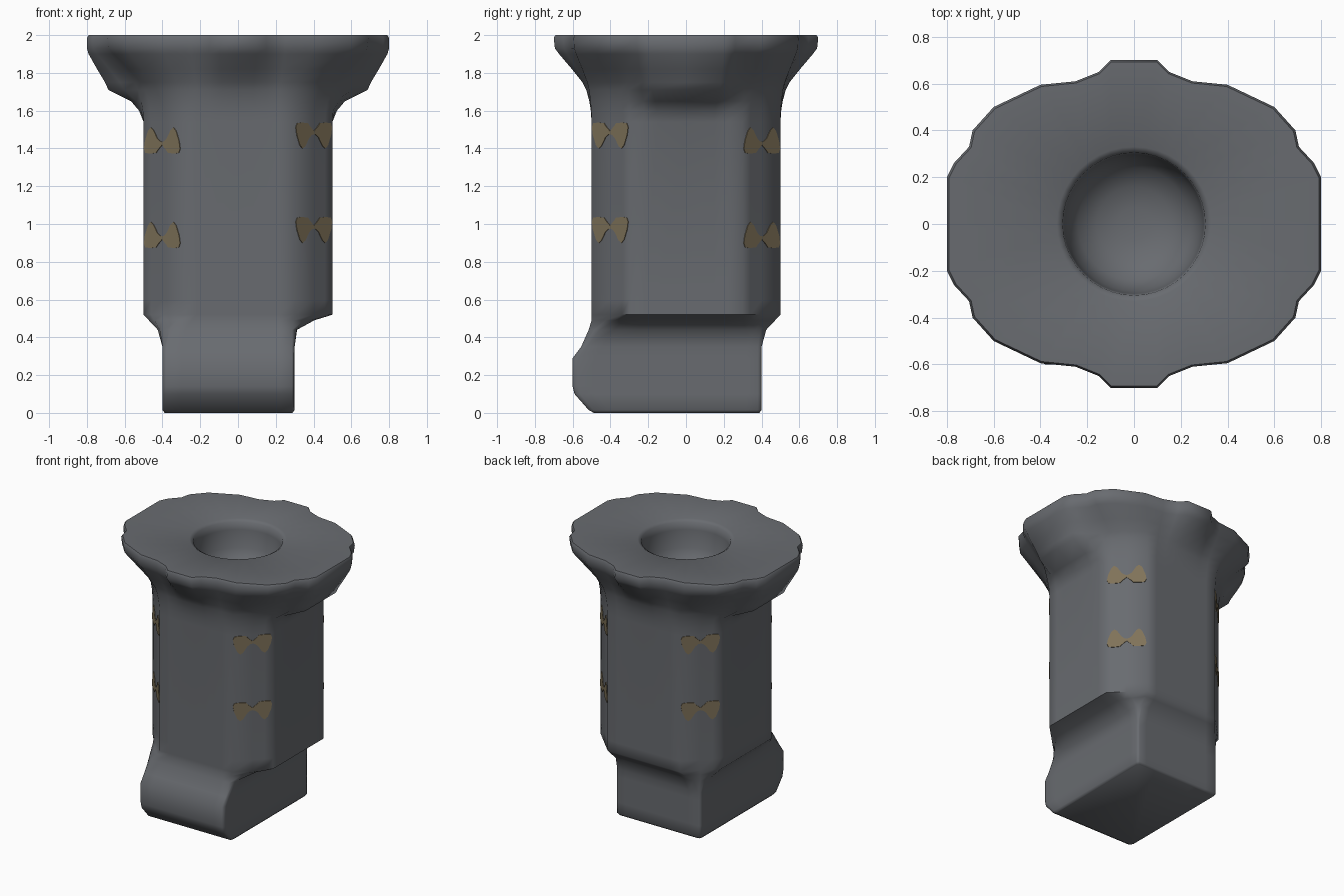
import bpy, bmesh, math
from mathutils import Vector

if "Cube" in bpy.data.objects:
    bpy.data.objects.remove(bpy.data.objects["Cube"])

def material(name, col):
    m = bpy.data.materials.new(name)
    m.diffuse_color = (*col, 1)
    m.use_nodes = True
    m.node_tree.nodes["Principled BSDF"].inputs["Base Color"].default_value = m.diffuse_color
    return m

GREY = material("dark grey stone", (0.140, 0.148, 0.162))
TAN = material("dull tan", (0.215, 0.170, 0.100))

def make(name, bm, mat):
    bmesh.ops.recalc_face_normals(bm, faces=bm.faces)
    me = bpy.data.meshes.new(name)
    bm.to_mesh(me)
    bm.free()
    ob = bpy.data.objects.new(name, me)
    bpy.context.collection.objects.link(ob)
    me.materials.append(mat)
    return ob

# Quarter outlines, from the +x axis round to the +y axis (11 points each)
BODY = [(.5, 0), (.5, .15), (.5, .22), (.5, .3), (.46, .34), (.4, .4),
        (.3, .5), (.22, .5), (.15, .5), (.08, .5), (0, .5)]
RIM = [(.8, 0), (.8, .2), (.77, .26), (.705, .33), (.69, .4), (.6, .5),
       (.4, .595), (.25, .61), (.15, .65), (.1, .7), (0, .7)]
FOOT = [(1, 0), (1, .3), (1, .5), (1, .8), (1, .95), (.985, .985),
        (.95, 1), (.75, 1), (.5, 1), (.25, 1), (0, 1)]

def around():
    """Index into the quarter and the signs, counter-clockwise, 40 points."""
    for k in range(40):
        q, r = divmod(k, 10)
        yield (r if q % 2 == 0 else 10 - r), (1 if q in (0, 3) else -1), (1 if q < 2 else -1)

def foot_ring(z, front, b, shrink=0.0):
    pts = []
    for i, sx, sy in around():
        fx = FOOT[i][0] * ((.3 if sx > 0 else .4) - shrink)
        fy = FOOT[i][1] * ((.4 if sy > 0 else front) - shrink)
        bx = b * b if sx > 0 else b
        pts.append((sx * (fx + (BODY[i][0] - fx) * bx),
                    sy * (fy + (BODY[i][1] - fy) * b), z))
    return pts

def flare_ring(z, t, bulge, shrink=0.0):
    pts = []
    for i, sx, sy in around():
        k = bulge if i < 2 else (bulge + t) / 2 if i == 2 else t
        x, y = (BODY[i][a] + (RIM[i][a] - BODY[i][a]) * k for a in (0, 1))
        pts.append((sx * x * (1 - shrink), sy * y * (1 - shrink), z))
    return pts

def hole_ring(z, r):
    return [(r * math.cos(k * math.pi / 20), r * math.sin(k * math.pi / 20), z) for k in range(40)]

# Column: foot, shaft, flared rim and bowl lofted as one skin
rings = [foot_ring(0, .5, 0, .012), foot_ring(.015, .515, 0), foot_ring(.1, .59, 0),
         foot_ring(.14, .6, 0), foot_ring(.29, .6, 0), foot_ring(.35, .555, 0),
         foot_ring(.44, .52, .25), foot_ring(.49, .5, .72)]
rings += [flare_ring(*p) for p in (
    (.52, 0, 0), (.6, 0, 0), (1.54, 0, 0), (1.6, .02, .08), (1.65, .06, .22),
    (1.71, .14, .62), (1.75, .24, .68), (1.82, .52, .82), (1.9, .86, .97),
    (1.93, .97, 1), (1.985, 1, 1), (2.0, 1, 1, .012))]
rings += [hole_ring(*p) for p in (
    (2.0, .33), (1.985, .305), (1.93, .298), (1.8, .285), (1.72, .24), (1.67, .16), (1.65, .07))]

bm = bmesh.new()
vs = [[bm.verts.new(p) for p in r] for r in rings]
for a, b in zip(vs, vs[1:]):
    for k in range(40):
        n = (k + 1) % 40
        bm.faces.new((a[k], a[n], b[n], b[k]))
bm.faces.new(vs[0])
bm.faces.new(vs[-1])
column = make("flared_column", bm, GREY)
bpy.context.view_layer.objects.active = column
column.select_set(True)
bpy.ops.object.shade_smooth_by_angle(angle=math.radians(55))

# Paired spots on the four chamfered corners, two rows each
HALF = [(0, .045), (.03, .02), (.045, .003), (.09, .0), (.125, .003), (.135, .025),
        (.128, .065), (.105, .12), (.085, .138), (.065, .125), (.035, .08), (.015, .065), (0, .062)]
OUTLINE = HALF + [(-u, w) for u, w in HALF[-2:0:-1]]

bm = bmesh.new()
for sx in (1, -1):
    for sy in (1, -1):
        n = Vector((sx, sy, 0)).normalized()
        side = Vector((-n.y, n.x, 0))
        for row in (0, .5):
            pts = []
            for u, w in OUTLINE:
                # opposite diagonals point up or down
                z = .873 + w if sx == sy else 1.037 - w
                pts.append(n * .5657 + side * u + Vector((0, 0, z + row)))
            low = [bm.verts.new(p - n * .003) for p in pts]
            top = [bm.verts.new(p + n * .004) for p in pts]
            bm.faces.new(low[::-1])
            bm.faces.new(top)
            for k in range(len(pts)):
                m = (k + 1) % len(pts)
                bm.faces.new((low[k], low[m], top[m], top[k]))
make("corner_spots", bm, TAN)
